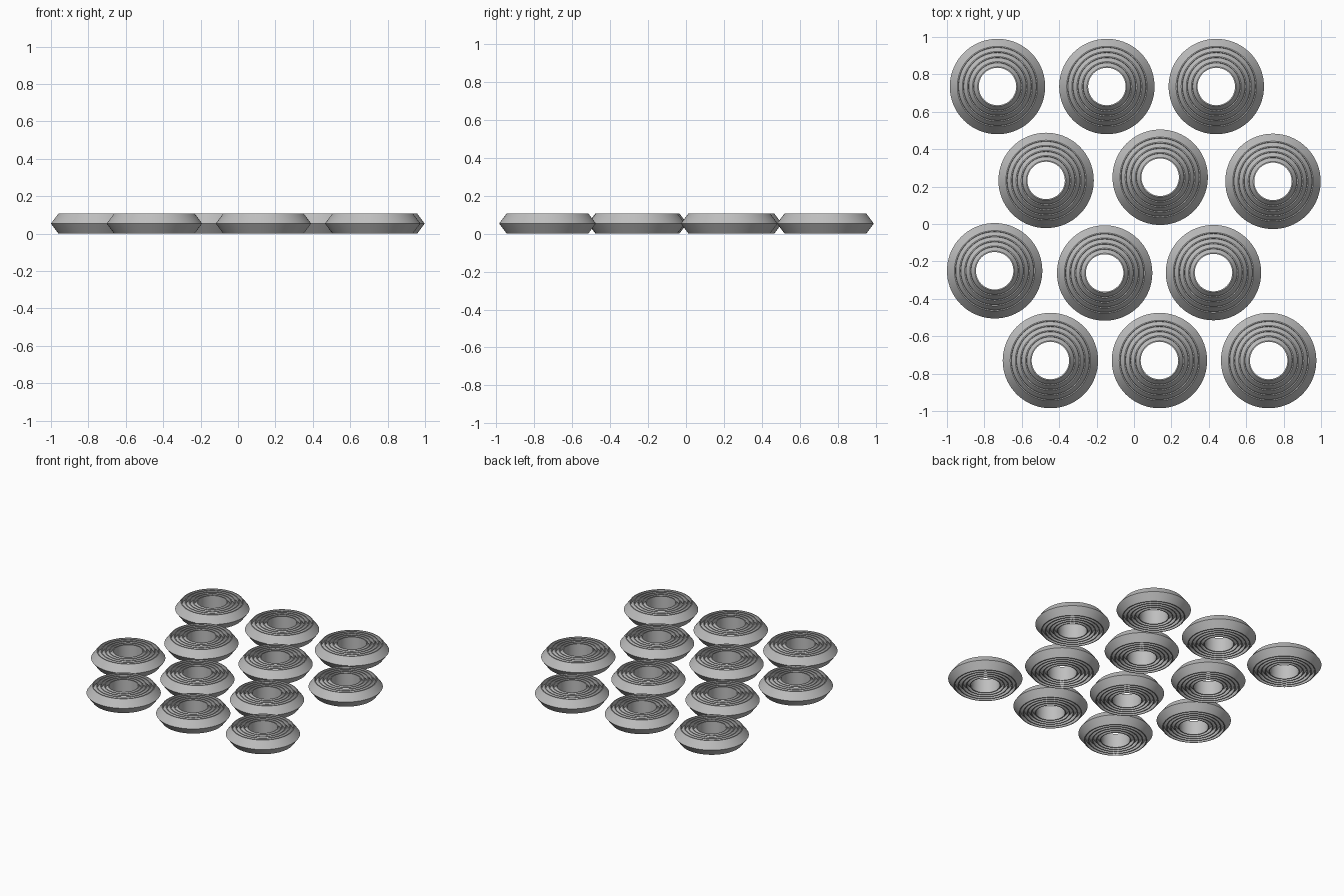
import bpy, bmesh, math

if "Cube" in bpy.data.objects:
    bpy.data.objects.remove(bpy.data.objects["Cube"])

SEGMENTS = 72
MID, TOP = 0.0535, 0.107          # height of the outer rim and of the crests
R_OUT, R_CREST, R_HOLE = 0.255, 0.215, 0.10
TEETH, FLAT, DEPTH = 4, 0.006, 0.026

metal = bpy.data.materials.new("plain grey")
metal.diffuse_color = (0.52, 0.52, 0.52, 1)
metal.use_nodes = True
metal.node_tree.nodes["Principled BSDF"].inputs["Base Color"].default_value = metal.diffuse_color

# Upper half of the cross-section: sloped rim, then sawtooth ridges to the hole
pitch = (R_CREST - R_HOLE - FLAT) / TEETH
upper = [(R_CREST, TOP)]
for i in range(TEETH):
    r = R_CREST - i * pitch - FLAT
    upper += [(r, TOP), (r - 0.001, TOP - DEPTH), (R_CREST - (i + 1) * pitch, TOP)]
upper.append((R_HOLE, TOP))

# Closed section, mirrored top to bottom
lower = [(r, 2 * MID - z) for r, z in reversed(upper)]
section = [(R_OUT, MID)] + upper + lower


def ring_mesh():
    bm = bmesh.new()
    loops = []
    for s in range(SEGMENTS):
        a = 2 * math.pi * s / SEGMENTS
        loops.append([bm.verts.new((r * math.cos(a), r * math.sin(a), z))
                      for r, z in section])
    n = len(section)
    for s in range(SEGMENTS):
        a, b = loops[s], loops[(s + 1) % SEGMENTS]
        for k in range(n):
            bm.faces.new((a[k], b[k], b[(k + 1) % n], a[(k + 1) % n]))
    bmesh.ops.recalc_face_normals(bm, faces=bm.faces)
    # Smooth around the ring, sharp along the ridges
    for f in bm.faces:
        f.smooth = True
    for e in bm.edges:
        e.smooth = e.calc_face_angle(0) < math.radians(25)
    mesh = bpy.data.meshes.new("ridged_ring")
    bm.to_mesh(mesh)
    bm.free()
    mesh.materials.append(metal)
    return mesh


# Four staggered rows of three loose rings
centres = [(-0.73, 0.735), (-0.145, 0.735), (0.44, 0.735),
           (-0.47, 0.233), (0.14, 0.25), (0.743, 0.228),
           (-0.745, -0.25), (-0.157, -0.262), (0.425, -0.26),
           (-0.447, -0.73), (0.136, -0.73), (0.72, -0.73)]
mesh = ring_mesh()
for i, (x, y) in enumerate(centres, 1):
    ring = bpy.data.objects.new(f"ridged_ring_{i}", mesh)
    ring.location = (x, y, 0)
    bpy.context.collection.objects.link(ring)
